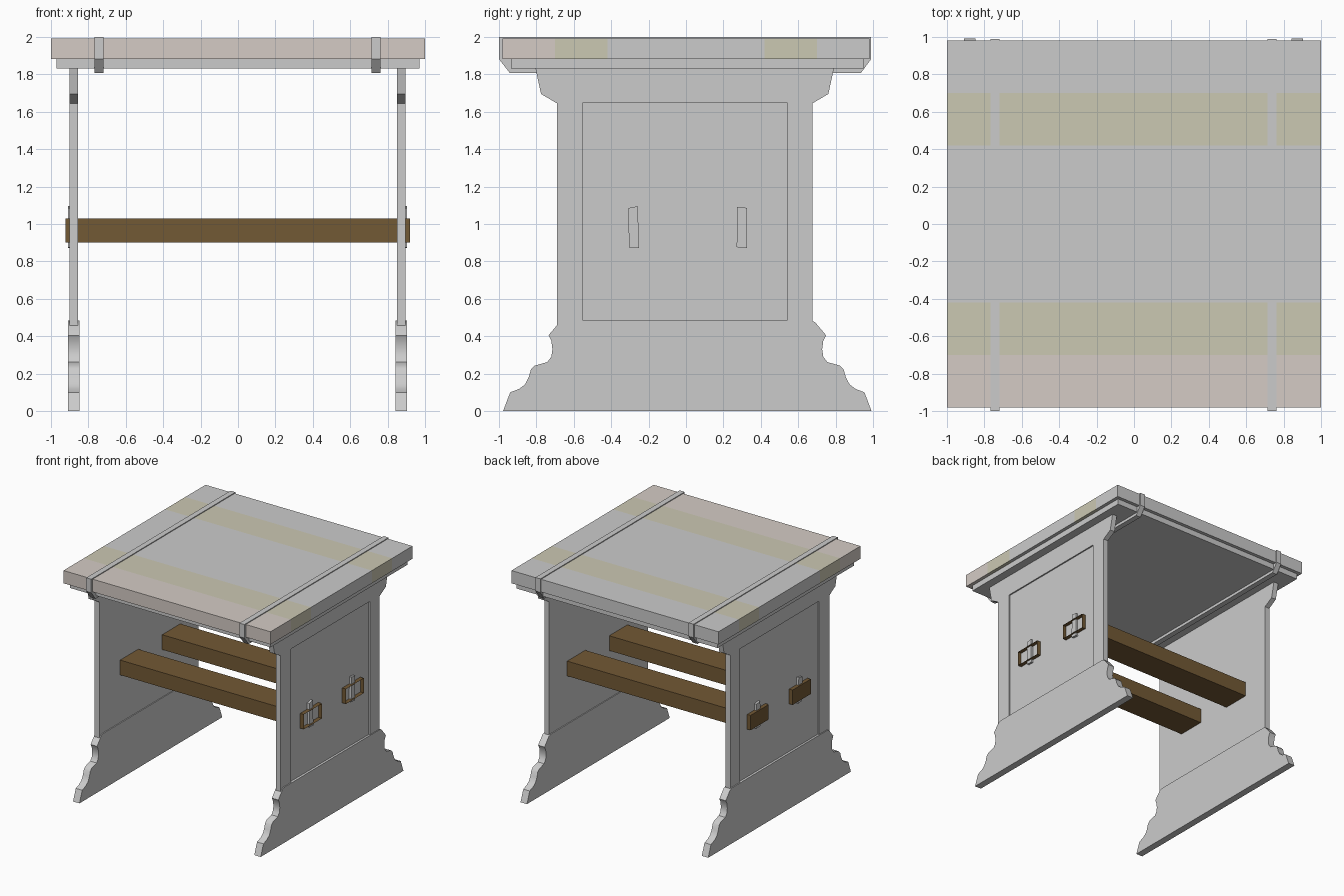
import bpy, bmesh, math
from mathutils import Vector

if "Cube" in bpy.data.objects:
    bpy.data.objects.remove(bpy.data.objects["Cube"])


def material(name, rgb):
    m = bpy.data.materials.new(name)
    m.diffuse_color = (*rgb, 1)
    m.use_nodes = True
    m.node_tree.nodes["Principled BSDF"].inputs["Base Color"].default_value = m.diffuse_color
    return m


def finish(name, bm, mats=()):
    bmesh.ops.recalc_face_normals(bm, faces=bm.faces)
    me = bpy.data.meshes.new(name)
    bm.to_mesh(me)
    bm.free()
    ob = bpy.data.objects.new(name, me)
    bpy.context.collection.objects.link(ob)
    for m in mats:
        me.materials.append(m)
    return ob


def extrude_x(name, profile, x0, x1, mats=(), open_end=False):
    """Extrude a closed (y, z) profile from x0 to x1."""
    bm = bmesh.new()
    face = bm.faces.new([bm.verts.new((x0, y, z)) for y, z in profile])
    ext = bmesh.ops.extrude_face_region(bm, geom=[face], use_keep_orig=True)["geom"]
    bmesh.ops.translate(bm, vec=(x1 - x0, 0, 0),
                        verts=[g for g in ext if isinstance(g, bmesh.types.BMVert)])
    bmesh.ops.recalc_face_normals(bm, faces=bm.faces)
    if open_end:
        cap = [f for f in bm.faces if f.calc_center_median().x > x1 - 1e-4]
        bmesh.ops.delete(bm, geom=cap, context='FACES_ONLY')
    return finish(name, bm, mats)


def rect(y0, y1, z0, z1):
    return [(y0, z0), (y1, z0), (y1, z1), (y0, z1)]


def mirrored(half, cy):
    """Half profile on +y, mirrored about y = cy."""
    return [(cy + y, z) for y, z in half] + [(cy - y, z) for y, z in reversed(half)]


def activate(ob):
    bpy.ops.object.select_all(action='DESELECT')
    ob.select_set(True)
    bpy.context.view_layer.objects.active = ob


grey = material("grey", (0.8, 0.8, 0.8))
olive = material("olive_wood", (0.60, 0.58, 0.45))
tan = material("tan_wood", (0.66, 0.60, 0.56))
brown = material("dark_wood", (0.17, 0.10, 0.035))

# Table top: one slab cut into five coloured planks
top = extrude_x("table_top", rect(-0.98, 0.98, 1.882, 1.993), -1, 1, (grey, olive, tan))
bm = bmesh.new()
bm.from_mesh(top.data)
for y in (-0.70, -0.42, 0.42, 0.70):
    bmesh.ops.bisect_plane(bm, geom=bm.verts[:] + bm.edges[:] + bm.faces[:],
                           plane_co=(0, y, 0), plane_no=(0, 1, 0))
for f in bm.faces:
    y = f.calc_center_median().y
    f.material_index = 2 if y < -0.70 else 1 if 0.42 < abs(y) < 0.70 else 0
bm.to_mesh(top.data)
bm.free()

# Stepped board under the top
extrude_x("under_board", rect(-0.935, 0.95, 1.832, 1.882), -0.97, 0.97)

# Straps wrapping the top
strap = [(-1.0, 2.0), (-1.0, 1.882), (-0.942, 1.807), (0.935, 1.807), (0.99, 1.882), (0.99, 2.0)]
for cx in (-0.742, 0.738):
    extrude_x("top_strap", strap, cx - 0.024, cx + 0.024)

panel_half = [(0.683, 0.44), (0.683, 1.645), (0.768, 1.695), (0.793, 1.81), (0.798, 1.834)]
foot_half = [(0.985, 0), (0.947, 0.10), (0.90, 0.118), (0.868, 0.142), (0.848, 0.18),
             (0.836, 0.222), (0.815, 0.243), (0.748, 0.262), (0.727, 0.29), (0.721, 0.33),
             (0.727, 0.375), (0.742, 0.405), (0.683, 0.475), (0.66, 0.485)]

for s, cx in ((-1, -0.878), (1, 0.873)):
    # Side board with a shallow recessed field on its outer face
    board = extrude_x("side_board", mirrored(panel_half, -0.007), cx - 0.023, cx + 0.023)
    a, b = sorted((cx + s * 0.011, cx + s * 0.08))
    cutter = extrude_x("recess_cutter", rect(-0.55, 0.54, 0.47, 1.65), a, b)
    cutter.hide_render = True
    activate(board)
    mod = board.modifiers.new("recess", 'BOOLEAN')
    mod.operation, mod.solver, mod.object = 'DIFFERENCE', 'EXACT', cutter
    bpy.ops.object.modifier_apply(modifier=mod.name)
    bpy.data.objects.remove(cutter)

    # Shaped foot board
    foot = extrude_x("foot_board", mirrored(foot_half, 0.007), cx - 0.031, cx + 0.031)
    activate(foot)
    bpy.ops.object.shade_smooth_by_angle(angle=math.radians(35))

    # Wedges locking the stretchers
    for wedge in ([(-0.308, 1.085), (-0.258, 1.095), (-0.251, 0.872), (-0.305, 0.875)],
                  [(0.274, 1.092), (0.325, 1.086), (0.326, 0.872), (0.271, 0.876)]):
        extrude_x("wedge", wedge, cx + s * 0.005, cx + s * 0.031)

# Stretchers through both side boards, open at the right end
for cy in (-0.28, 0.30):
    extrude_x("stretcher", rect(cy - 0.125, cy + 0.125, 0.90, 1.03), -0.922, 0.92,
              (brown,), open_end=True)
